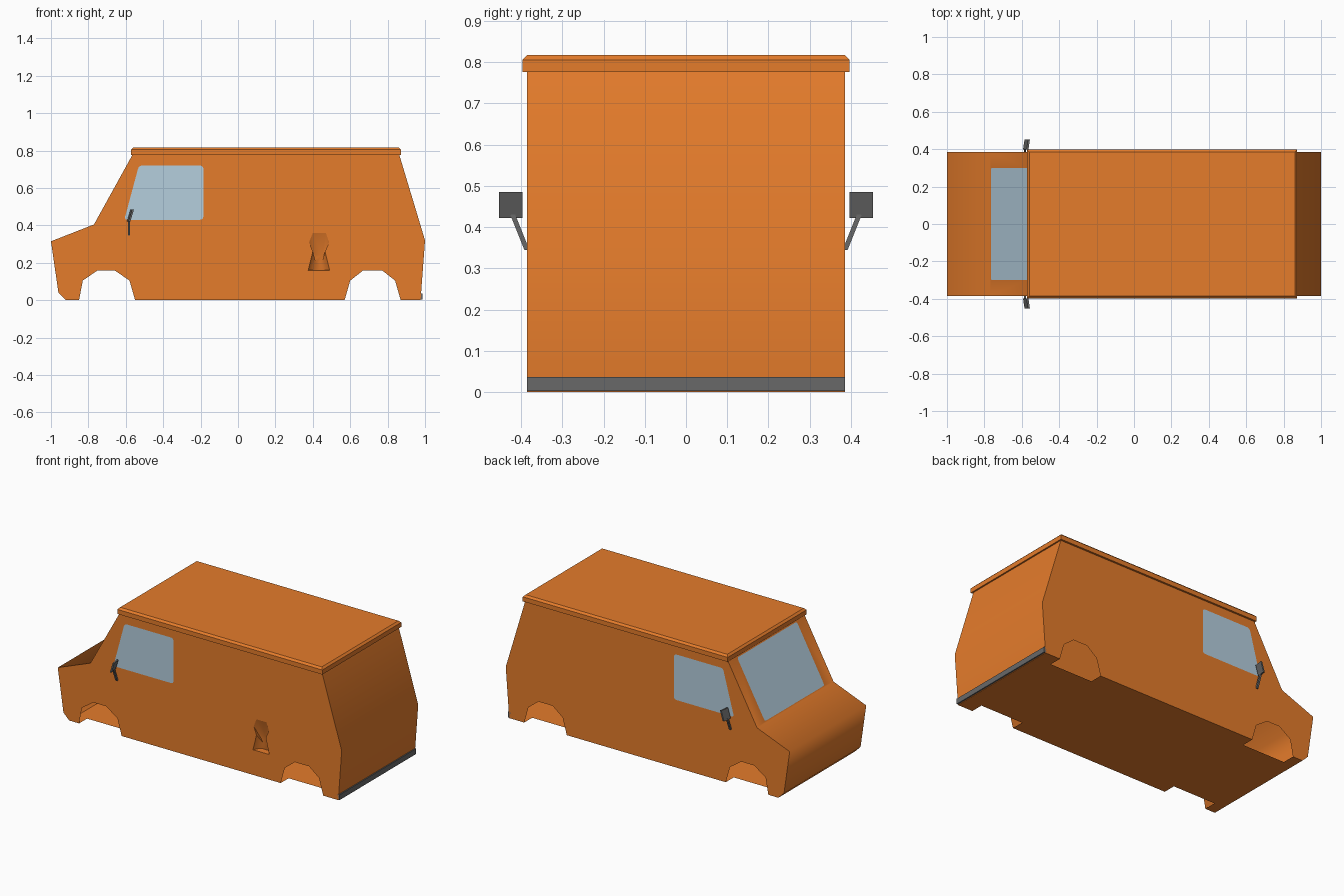
import bpy, bmesh, math
from mathutils import Vector

if "Cube" in bpy.data.objects:
    bpy.data.objects.remove(bpy.data.objects["Cube"])

def mat(name, rgb):
    m = bpy.data.materials.new(name)
    m.diffuse_color = (*rgb, 1)
    m.use_nodes = True
    m.node_tree.nodes["Principled BSDF"].inputs["Base Color"].default_value = m.diffuse_color
    return m

ORANGE = mat("orange_paint", (0.78, 0.2, 0.024))
GLASS = mat("pale_glass", (0.46, 0.62, 0.73))
GREY = mat("dark_grey", (0.14, 0.14, 0.14))

W = 0.385          # half width of the body
IN = 0.305         # inner edge of the wheel notches

def finish(bm, name, material, smooth=None):
    me = bpy.data.meshes.new(name)
    bm.to_mesh(me)
    bm.free()
    me.materials.append(material)
    ob = bpy.data.objects.new(name, me)
    bpy.context.collection.objects.link(ob)
    if smooth:
        bpy.ops.object.select_all(action='DESELECT')
        ob.select_set(True)
        bpy.context.view_layer.objects.active = ob
        bpy.ops.object.shade_smooth_by_angle(angle=math.radians(smooth))
    return ob

def face(bm, verts, out):
    """Add a face whose normal points along out."""
    f = bm.faces.new(verts)
    f.normal_update()
    if f.normal.dot(Vector(out)) < 0:
        f.normal_flip()
    return f

def row(bm, pts, y):
    return [bm.verts.new((x, y, z)) for x, z in pts]

def loop_edges(bm, vs):
    return [bm.edges.new((vs[i - 1], vs[i])) for i in range(len(vs))]

def fill_with_hole(bm, edges, out):
    """Fill between an outer loop and the loops inside it."""
    geom = bmesh.ops.triangle_fill(bm, use_beauty=True, use_dissolve=False, edges=edges)['geom']
    for f in geom:
        if isinstance(f, bmesh.types.BMFace):
            f.normal_update()
            if f.normal.dot(Vector(out)) < 0:
                f.normal_flip()

def strip(bm, pts, y0, y1):
    """Sweep an open x/z path between two y positions, facing outward."""
    a, b = row(bm, pts, y0), row(bm, pts, y1)
    faces = []
    for i in range(len(pts) - 1):
        m = (a[i].co + a[i + 1].co) / 2
        faces.append(face(bm, (a[i], a[i + 1], b[i + 1], b[i]), (m.x, 0, m.z - 0.3)))
    return faces

def box(bm, lo, hi):
    r = bmesh.ops.create_cube(bm, size=1)
    for v in r['verts']:
        v.co = [(l + h) / 2 + c * (h - l) for l, h, c in zip(lo, hi, v.co)]
    return r['verts']

def rounded(pts, radius):
    """Outline with each corner replaced by a short curve."""
    pts = [Vector(p) for p in pts]
    res = []
    for i, p in enumerate(pts):
        u = p + (pts[i - 1] - p).normalized() * radius
        w = p + (pts[(i + 1) % len(pts)] - p).normalized() * radius
        res += [u * (1 - t) ** 2 + p * 2 * t * (1 - t) + w * t * t for t in (0, 0.33, 0.67, 1)]
    return res

def pane(name, pts, out):
    bm = bmesh.new()
    face(bm, [bm.verts.new(p) for p in pts], out)
    finish(bm, name, GLASS)

# Profiles
nose = [(-0.92, 0), (-0.96, 0.04), (-1, 0.315), (-0.77, 0.405), (-0.56, 0.785)]
tail = [(0.86, 0.785), (1.0, 0.32), (0.976, 0)]
rear_arch = [(0.87, 0), (0.84, 0.105), (0.77, 0.16), (0.67, 0.16), (0.60, 0.105), (0.57, 0)]
front_arch = [(-0.55, 0), (-0.58, 0.105), (-0.66, 0.16), (-0.75, 0.16), (-0.83, 0.105), (-0.85, 0)]
recess = [(0.40, 0.36), (0.47, 0.36), (0.487, 0.31), (0.465, 0.26), (0.49, 0.16),
          (0.375, 0.16), (0.40, 0.26), (0.38, 0.31)]
side_glass = [(-0.608, 0.43), (-0.53, 0.72), (-0.185, 0.72), (-0.185, 0.43)]

# Nose and hood skin with a windshield cut into the slope
bm = bmesh.new()
slope = strip(bm, nose, -W, W)[-1]
lo, hi = Vector((-0.77, 0, 0.405)), Vector((-0.56, 0, 0.785))
p, q = lo.lerp(hi, 0.02), lo.lerp(hi, 0.95)
shield = rounded([(v.x, y, v.z) for v, y in ((p, -0.3), (p, 0.3), (q, 0.3), (q, -0.3))], 0.014)
edges = slope.edges[:]
bmesh.ops.delete(bm, geom=[slope], context='FACES_ONLY')
edges += loop_edges(bm, [bm.verts.new(c) for c in shield])
fill_with_hole(bm, edges, (-0.38, 0, 0.21))
finish(bm, "nose_skin", ORANGE, 85)
pane("windshield", shield, (-0.38, 0, 0.21))

# Tail skin
bm = bmesh.new()
strip(bm, tail, -W, W)
finish(bm, "tail_skin", ORANGE, 85)

# Side panels with arch openings and windows; the front one also has a recess
for s, name in ((-1, "front_side"), (1, "back_side")):
    bm = bmesh.new()
    edges = loop_edges(bm, row(bm, nose + tail + rear_arch + front_arch, s * W))
    glass = rounded([(x, s * W, z) for x, z in side_glass], 0.018)
    edges += loop_edges(bm, [bm.verts.new(c) for c in glass])
    if s < 0:
        edges += loop_edges(bm, row(bm, recess, -W))
    fill_with_hole(bm, edges, (0, s, 0))
    finish(bm, name + "_panel", ORANGE)
    pane(name + "_window", glass, (0, s, 0))

# Side recess, narrowing inward and downward
bm = bmesh.new()
a = row(bm, recess, -W)
b = row(bm, [(0.433 + (x - 0.433) * 0.5, 0.162 + (z - 0.16) * 0.4) for x, z in recess], -W + 0.04)
for i in range(len(a)):
    face(bm, (a[i - 1], a[i], b[i], b[i - 1]), (0, -1, 0))
face(bm, b, (0, -1, 0))
finish(bm, "side_recess", ORANGE, 60)

# Floor, notched at the four wheels
bm = bmesh.new()
def floor_patch(x0, x1, y0, y1):
    face(bm, [bm.verts.new((x, y, 0)) for x, y in ((x0, y0), (x1, y0), (x1, y1), (x0, y1))], (0, 0, -1))
floor_patch(-0.92, 0.976, -IN, IN)
for x0, x1 in ((-0.92, -0.85), (-0.55, 0.57), (0.87, 0.976)):
    for s in (-1, 1):
        floor_patch(x0, x1, s * IN, s * W)
finish(bm, "floor", ORANGE)

# Roof cap with chamfered top edge
bm = bmesh.new()
box(bm, (-0.572, -0.397, 0.776), (0.872, 0.397, 0.817))
top = [e for e in bm.edges if all(v.co.z > 0.8 for v in e.verts)]
bmesh.ops.bevel(bm, geom=top, offset=0.012, segments=1, affect='EDGES')
finish(bm, "roof_cap", ORANGE)

# Rear bumper
bm = bmesh.new()
box(bm, (0.968, -W, 0.003), (0.986, W, 0.037))
finish(bm, "rear_bumper", GREY)

# Mirrors: slanted arm and angled plate on each side
for s in (-1, 1):
    bm = bmesh.new()
    for v in box(bm, (-0.589, 0.38, 0.345), (-0.577, 0.392, 0.43)):
        if v.co.z > 0.4:
            v.co.y += 0.034
    for v in box(bm, (-0.580, 0.397, 0.422), (-0.570, 0.453, 0.485)):
        v.co.x += (v.co.y - 0.425) * 0.15 + (v.co.z - 0.453) * 0.3
    for v in bm.verts:
        v.co.y *= s
    bmesh.ops.recalc_face_normals(bm, faces=bm.faces[:])
    finish(bm, "side_mirror", GREY)
